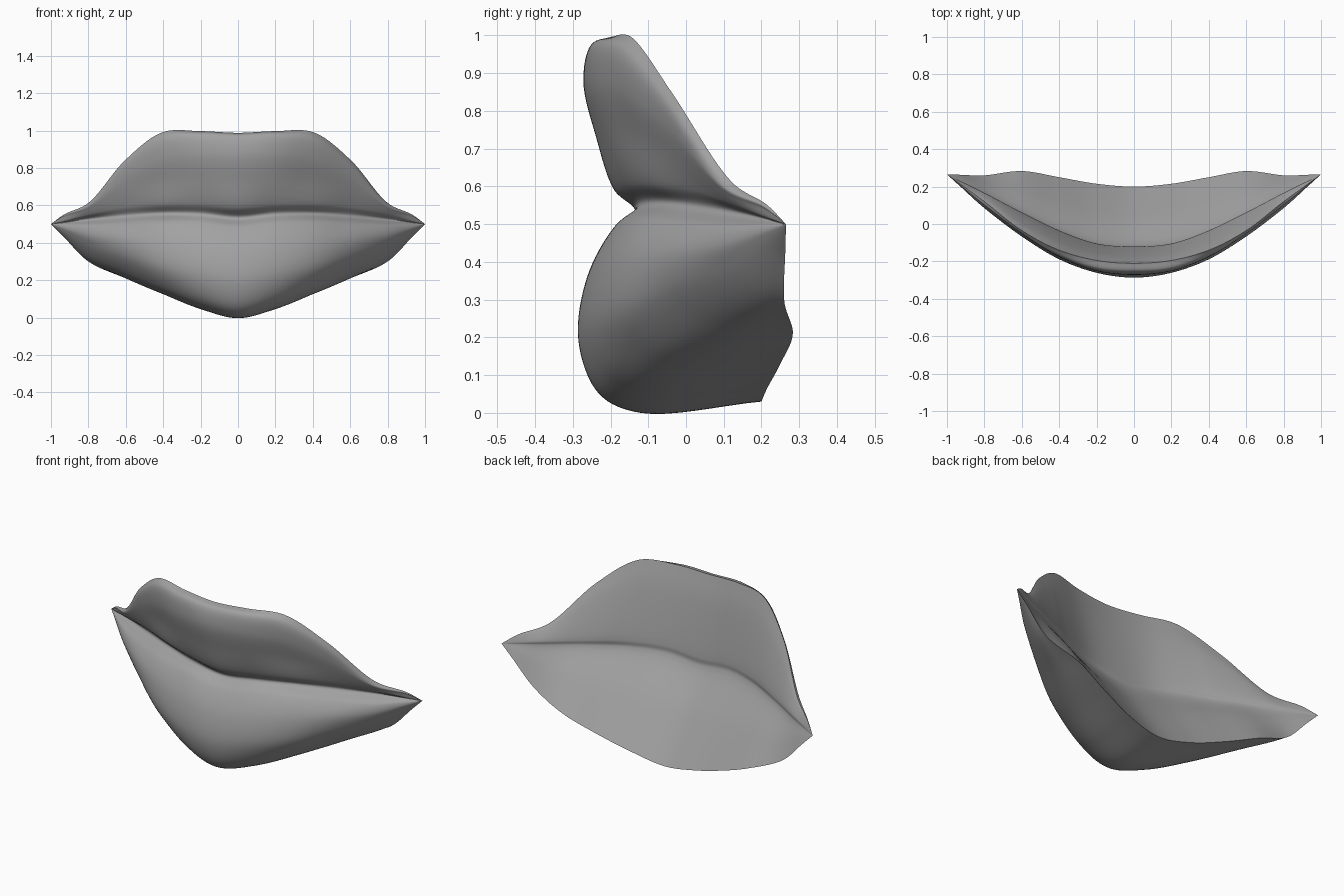
import bpy, bmesh
from mathutils import Vector

if "Cube" in bpy.data.objects:
    bpy.data.objects.remove(bpy.data.objects["Cube"])

# Cross-sections (y, z) at stations along x, from lower back edge,
# round the lower lip, through the mouth line, up to the upper rim
STATIONS = {
    0.0: [(.20, .03), (-.12, .0), (-.23, .05), (-.285, .19), (-.262, .36), (-.195, .485),
          (-.135, .535), (-.19, .59), (-.238, .73), (-.272, .88), (-.252, .973), (-.21, .988)],
    0.2: [(.215, .065), (-.09, .05), (-.20, .10), (-.258, .22), (-.24, .38), (-.175, .505),
          (-.12, .555), (-.16, .605), (-.212, .74), (-.25, .88), (-.238, .98), (-.195, .997)],
    0.4: [(.25, .13), (.0, .13), (-.10, .165), (-.18, .26), (-.178, .40), (-.12, .51),
          (-.05, .558), (-.09, .605), (-.13, .73), (-.17, .86), (-.17, .96), (-.14, .992)],
    0.6: [(.283, .21), (.12, .215), (.03, .25), (-.05, .33), (-.065, .42), (-.02, .50),
          (.05, .545), (.02, .59), (-.02, .68), (-.045, .76), (-.05, .82), (-.035, .845)],
    0.8: [(.26, .30), (.205, .315), (.155, .345), (.11, .39), (.085, .44), (.10, .49),
          (.16, .525), (.13, .55), (.11, .577), (.10, .597), (.105, .607), (.12, .613)],
}
TIP = Vector((1.0, .265, .50))


def spline(pts, steps):
    """Centripetal Catmull-Rom curve through pts, ends extrapolated."""
    p = [pts[0] * 2 - pts[1]] + pts + [pts[-1] * 2 - pts[-2]]
    out = []
    for i in range(1, len(p) - 2):
        a, b, c, d = p[i - 1:i + 3]
        t = [0.0]
        for u, v in ((a, b), (b, c), (c, d)):
            t.append(t[-1] + max((v - u).length, 1e-4) ** .5)
        for k in range(steps):
            s = t[1] + (t[2] - t[1]) * k / steps

            def mix(u, v, t0, t1):
                return u + (v - u) * ((s - t0) / (t1 - t0))
            ab, bc, cd = mix(a, b, t[0], t[1]), mix(b, c, t[1], t[2]), mix(c, d, t[2], t[3])
            out.append(mix(mix(ab, bc, t[0], t[2]), mix(bc, cd, t[1], t[3]), t[1], t[2]))
    return out + [pts[-1]]


def skin(name, columns):
    """Smooth sheet through the columns, closed at the mouth corner, mirrored."""
    bm = bmesh.new()
    grid = [[bm.verts.new(p) for p in col] for col in columns]
    for c0, c1 in zip(grid, grid[1:]):
        for k in range(len(c0) - 1):
            bm.faces.new((c0[k], c1[k], c1[k + 1], c0[k + 1]))
    tip = bm.verts.new(TIP)
    last = grid[-1]
    for k in range(len(last) - 1):
        bm.faces.new((last[k], tip, last[k + 1]))
    for v in grid[0]:
        v.co.x = 0.0
    mesh = bpy.data.meshes.new(name)
    bm.to_mesh(mesh)
    bm.free()
    ob = bpy.data.objects.new(name, mesh)
    bpy.context.collection.objects.link(ob)
    for f in mesh.polygons:
        f.use_smooth = True
    mirror = ob.modifiers.new("mirror", 'MIRROR')
    mirror.use_clip = True
    mirror.merge_threshold = 0.0005
    mesh.materials.append(grey)


grey = bpy.data.materials.new("grey")
grey.diffuse_color = (.36, .36, .36, 1)
grey.use_nodes = True
grey.node_tree.nodes["Principled BSDF"].inputs["Base Color"].default_value = grey.diffuse_color

# Rails running from the mirrored side through the centre to the mouth corner
STEPS = 10
rails = []
for j in range(12):
    half = [Vector((x, *sec[j])) for x, sec in STATIONS.items()]
    left = half[1] * 1
    left.x *= -1
    # slightly full upper lip close to the corner
    near = half[-1].lerp(TIP, .65) + Vector((0, 0, .012 if j > 7 else 0))
    rails.append(spline([left] + half + [near, TIP], STEPS)[STEPS:])
sections = [[r[i] for r in rails] for i in range(len(rails[0]) - 1)]

# Outer skin of both lips
skin("lips", [spline(s, 8) for s in sections])

# Back skin: rim down to the mouth ridge, then sloping to the lower back edge
back = []
for s in sections:
    rim, seam, low = s[-1], s[6], s[0]
    w = min(1, (1 - seam.x) * 2)
    ridge = seam + Vector((0, .015, .005)) * w
    under = seam.lerp(low, .08) + Vector((0, -.01, 0)) * w
    back.append(spline([rim, rim.lerp(ridge, .3) + Vector((0, .01, 0)) * w, ridge, under,
                        seam.lerp(low, .5), low], 6))
skin("lips_back", back)
